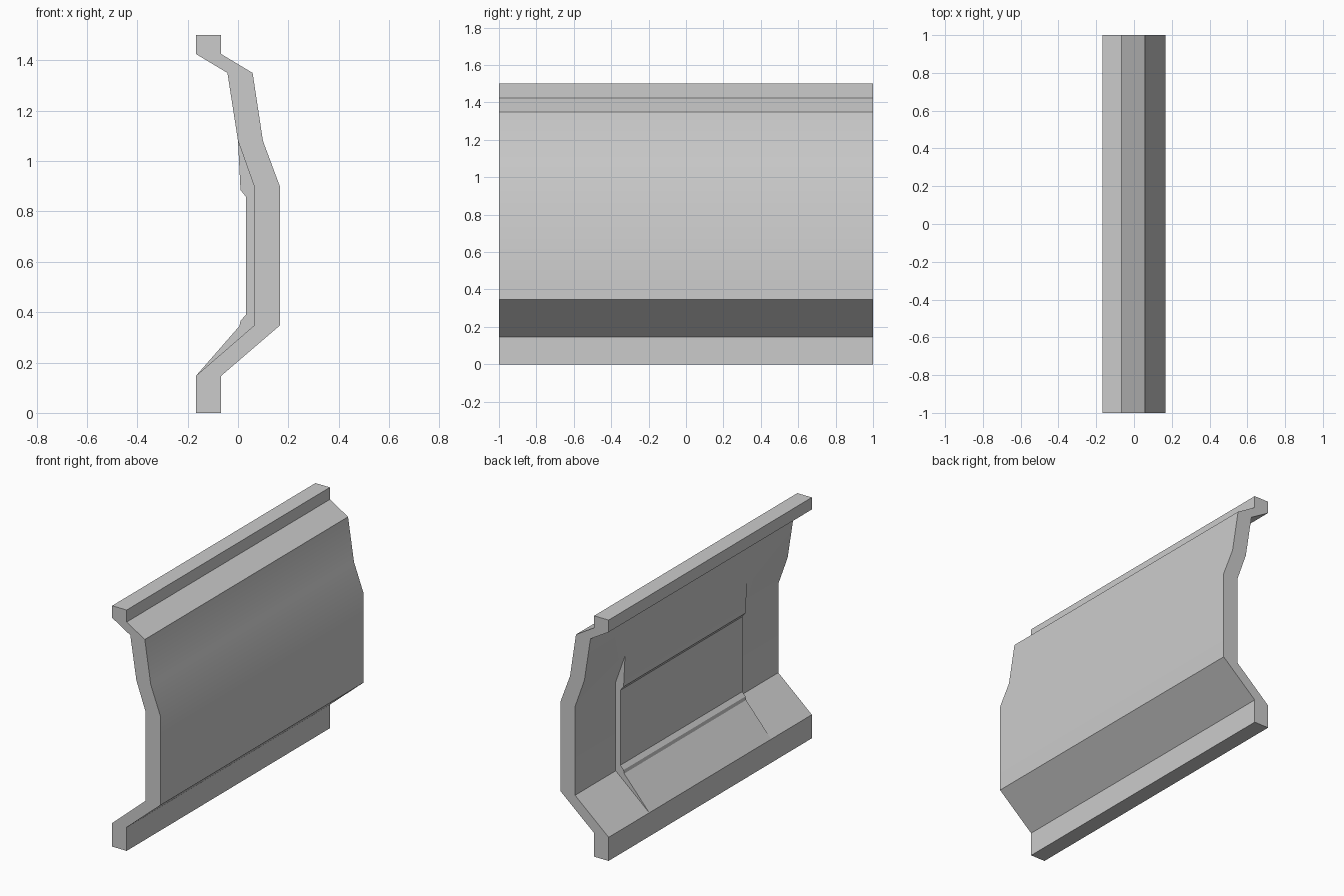
import bpy, bmesh, math

if "Cube" in bpy.data.objects:
    bpy.data.objects.remove(bpy.data.objects["Cube"])

# Cross-section (x, z): outer side, then plain and raised inner sides
outer = [(-0.067, 0), (-0.067, 0.147), (0.166, 0.347), (0.166, 0.9),
         (0.099, 1.08), (0.058, 1.35), (-0.067, 1.425), (-0.067, 1.5)]
top = [(-0.167, 1.5), (-0.167, 1.425), (-0.042, 1.35), (0, 1.08)]
recess = [(0.064, 0.9), (0.064, 0.347)]
panel = [(0.01, 0.885), (0.032, 0.857), (0.032, 0.39), (0.01, 0.366), (0.006, 0.345)]
foot = [(-0.167, 0.147), (-0.167, 0)]
plain = outer + top + recess + foot
raised = outer + top + panel + foot
HALF, PANEL = 1.0, 0.6

bm = bmesh.new()


def strip(profile, y0, y1):
    """Sweep a closed profile along y without caps."""
    a = [bm.verts.new((x, y0, z)) for x, z in profile]
    b = [bm.verts.new((x, y1, z)) for x, z in profile]
    for i in range(len(profile)):
        j = (i + 1) % len(profile)
        bm.faces.new((a[i], a[j], b[j], b[i]))


def cap(profile, y):
    bm.faces.new([bm.verts.new((x, y, z)) for x, z in profile])


# Plain wall ends and thicker middle bay
strip(plain, -HALF, -PANEL)
strip(raised, -PANEL, PANEL)
strip(plain, PANEL, HALF)

# End caps and the step faces beside the raised inner panel
for s in (-1, 1):
    cap(plain, s * HALF)
    cap([top[-1]] + panel + [foot[0]] + recess[::-1], s * PANEL)

bmesh.ops.remove_doubles(bm, verts=bm.verts, dist=0.0005)
bmesh.ops.recalc_face_normals(bm, faces=bm.faces)

mesh = bpy.data.meshes.new("wall_panel")
bm.to_mesh(mesh)
bm.free()
wall = bpy.data.objects.new("wall_panel", mesh)
bpy.context.collection.objects.link(wall)

# Soften the shallow bends only
bpy.context.view_layer.objects.active = wall
wall.select_set(True)
bpy.ops.object.shade_smooth_by_angle(angle=math.radians(30))
